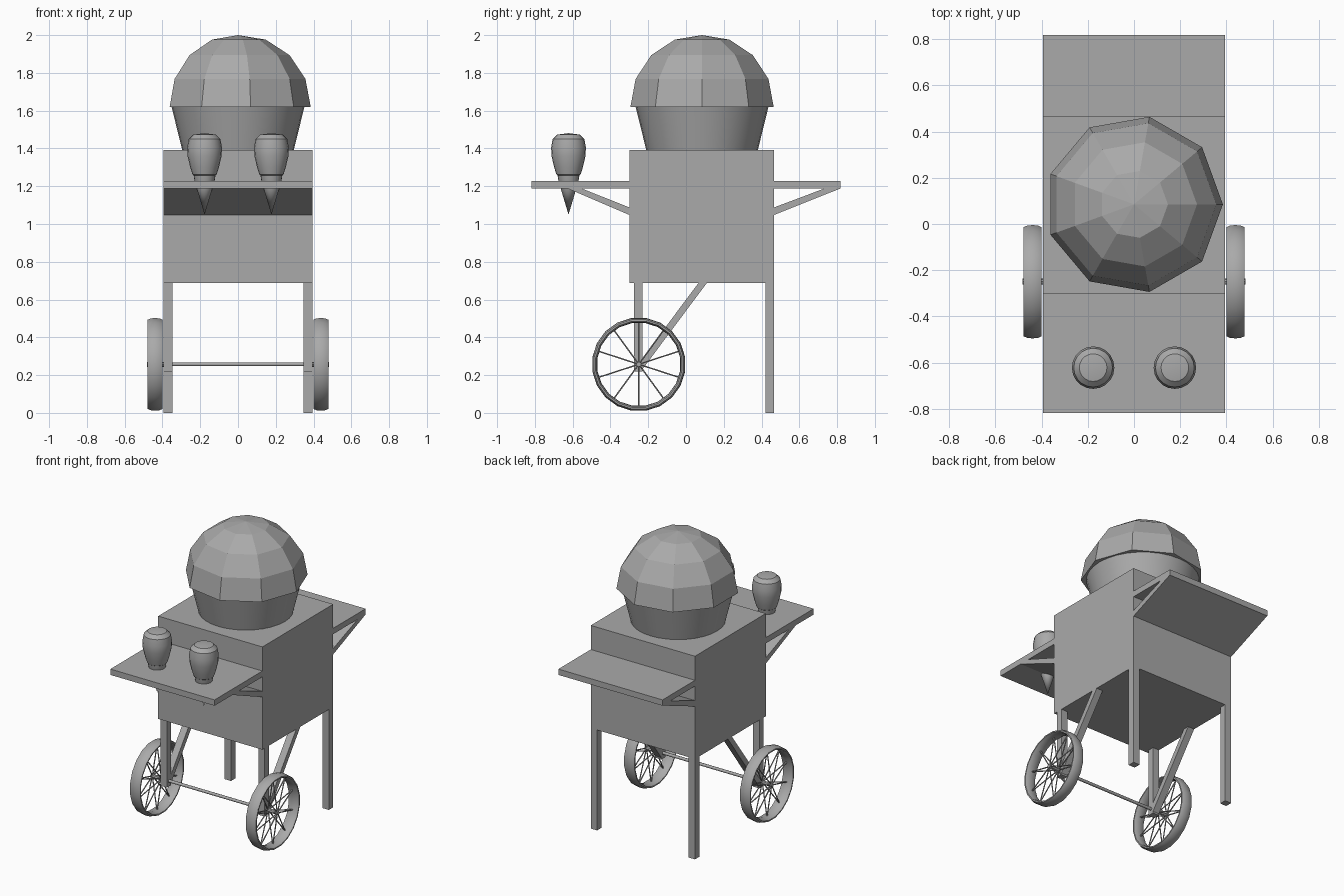
import bpy, bmesh
from math import cos, sin, pi, radians
from mathutils import Vector

if "Cube" in bpy.data.objects:
    bpy.data.objects.remove(bpy.data.objects["Cube"], do_unlink=True)

GREY = (0.4, 0.4, 0.4, 1)
mat = bpy.data.materials.new("plain grey")
mat.use_nodes = True
mat.diffuse_color = GREY
mat.node_tree.nodes["Principled BSDF"].inputs["Base Color"].default_value = GREY


def finish(name, bm, smooth=None):
    bmesh.ops.remove_doubles(bm, verts=bm.verts, dist=1e-5)
    bmesh.ops.recalc_face_normals(bm, faces=bm.faces)
    me = bpy.data.meshes.new(name)
    bm.to_mesh(me)
    bm.free()
    me.materials.append(mat)
    ob = bpy.data.objects.new(name, me)
    bpy.context.collection.objects.link(ob)
    if smooth:
        bpy.ops.object.select_all(action='DESELECT')
        ob.select_set(True)
        bpy.context.view_layer.objects.active = ob
        bpy.ops.object.shade_smooth_by_angle(angle=radians(smooth))
    return ob


def prism(name, outline, x0, x1):
    """Extrude a side outline of (y, z) points from x0 to x1."""
    bm = bmesh.new()
    face = bm.faces.new([bm.verts.new((x0, y, z)) for y, z in outline])
    out = bmesh.ops.extrude_face_region(bm, geom=[face])["geom"]
    verts = [v for v in out if isinstance(v, bmesh.types.BMVert)]
    bmesh.ops.translate(bm, verts=verts, vec=(x1 - x0, 0, 0))
    return finish(name, bm)


def slab(name, x0, x1, y0, y1, z0, z1):
    return prism(name, [(y0, z0), (y1, z0), (y1, z1), (y0, z1)], x0, x1)


def lathe(name, profile, sides, x, y, smooth=None):
    """Turn a profile of (radius, z) points around a vertical axis."""
    bm = bmesh.new()
    rings = [[bm.verts.new((x + r * cos(2 * pi * i / sides),
                            y + r * sin(2 * pi * i / sides), z))
              for i in range(sides)] if r else [bm.verts.new((x, y, z))]
             for r, z in profile]
    for a, b in zip(rings, rings[1:]):
        for i in range(sides):
            j = (i + 1) % sides
            quad = [a[i % len(a)], a[j % len(a)], b[j % len(b)], b[i % len(b)]]
            bm.faces.new(list(dict.fromkeys(quad)))
    return finish(name, bm, smooth)


def add_rod(bm, a, b, radius, sides=6):
    a, b = Vector(a), Vector(b)
    turn = (b - a).to_track_quat('Z', 'Y').to_matrix().to_4x4()
    turn.translation = (a + b) / 2
    bmesh.ops.create_cone(bm, cap_ends=True, segments=sides, radius1=radius,
                          radius2=radius, depth=(b - a).length, matrix=turn)


# Cabinet, shelves and the slanted boards under them
W = 0.395
FRONT, BACK = -0.30, 0.467
slab("cabinet", -W, W, FRONT, BACK, 0.688, 1.392)
slab("front_shelf", -W, W, -0.818, FRONT, 1.187, 1.227)
slab("back_shelf", -W, W, BACK, 0.818, 1.187, 1.227)
prism("front_shelf_brace", [(-0.625, 1.187), (FRONT, 1.048),
                            (FRONT, 1.088), (-0.55, 1.187)], -W, W)
prism("back_shelf_brace", [(0.815, 1.187), (BACK, 1.048),
                           (BACK, 1.088), (0.73, 1.187)], -W, W)

# Round tub with a faceted dome
CY = 0.085
lathe("tub", [(0, 1.39), (0.295, 1.39), (0.352, 1.622), (0, 1.622)], 32, 0, CY, 30)
lathe("dome", [(0, 1.62), (0.385, 1.62), (0.357, 1.768), (0.273, 1.894),
               (0.147, 1.976), (0, 2.0)], 9, 0, CY)

# Filled cones standing in the front shelf
CONE = [(0, 1.05), (0.042, 1.19), (0.053, 1.228), (0.058, 1.258), (0.064, 1.262),
        (0.076, 1.30), (0.09, 1.36), (0.092, 1.405), (0.084, 1.45),
        (0.06, 1.473), (0, 1.481)]
for side, sx in (("left", 1), ("right", -1)):
    lathe(side + "_cone", CONE, 20, sx * 0.177, -0.622, 35)

# Legs, struts and wheels
HY, HZ, HX = -0.25, 0.257, 0.439
for side, sx in (("left", 1), ("right", -1)):
    inner, outer = sx * 0.347, sx * W
    slab(side + "_back_leg", inner, outer, 0.42, BACK, 0, 0.69)
    slab(side + "_front_leg", inner, outer, -0.275, -0.23, 0.22, 0.69)
    prism(side + "_strut", [(-0.265, 0.245), (-0.235, 0.225),
                            (0.112, 0.69), (0.068, 0.69)], inner, outer)

    # Tyre: an oval section swept around the hub
    bm = bmesh.new()
    major, minor = 20, 10
    grid = []
    for i in range(major):
        a = 2 * pi * (i + 0.5) / major
        ring = []
        for k in range(minor):
            t = 2 * pi * k / minor
            r = 0.235 + 0.0135 * cos(t)
            ring.append(bm.verts.new((sx * HX + 0.041 * sin(t),
                                      HY + r * cos(a), HZ + r * sin(a))))
        grid.append(ring)
    for i in range(major):
        for k in range(minor):
            m, n = (i + 1) % major, (k + 1) % minor
            bm.faces.new((grid[i][k], grid[m][k], grid[m][n], grid[i][n]))
    finish(side + "_tyre", bm, 50)

    # Spokes: one from each end of the hub at every step
    bm = bmesh.new()
    for i in range(10):
        a = pi / 2 + 2 * pi * i / 10
        for end in (-0.035, 0.035):
            add_rod(bm, (sx * HX + end, HY, HZ),
                    (sx * HX, HY + 0.226 * cos(a), HZ + 0.226 * sin(a)), 0.004, 5)
    add_rod(bm, (sx * 0.395, HY, HZ), (sx * 0.482, HY, HZ), 0.013, 8)
    finish(side + "_spokes", bm)

# Axle
bm = bmesh.new()
add_rod(bm, (-0.44, HY, HZ), (0.44, HY, HZ), 0.01, 10)
finish("axle", bm, 45)
